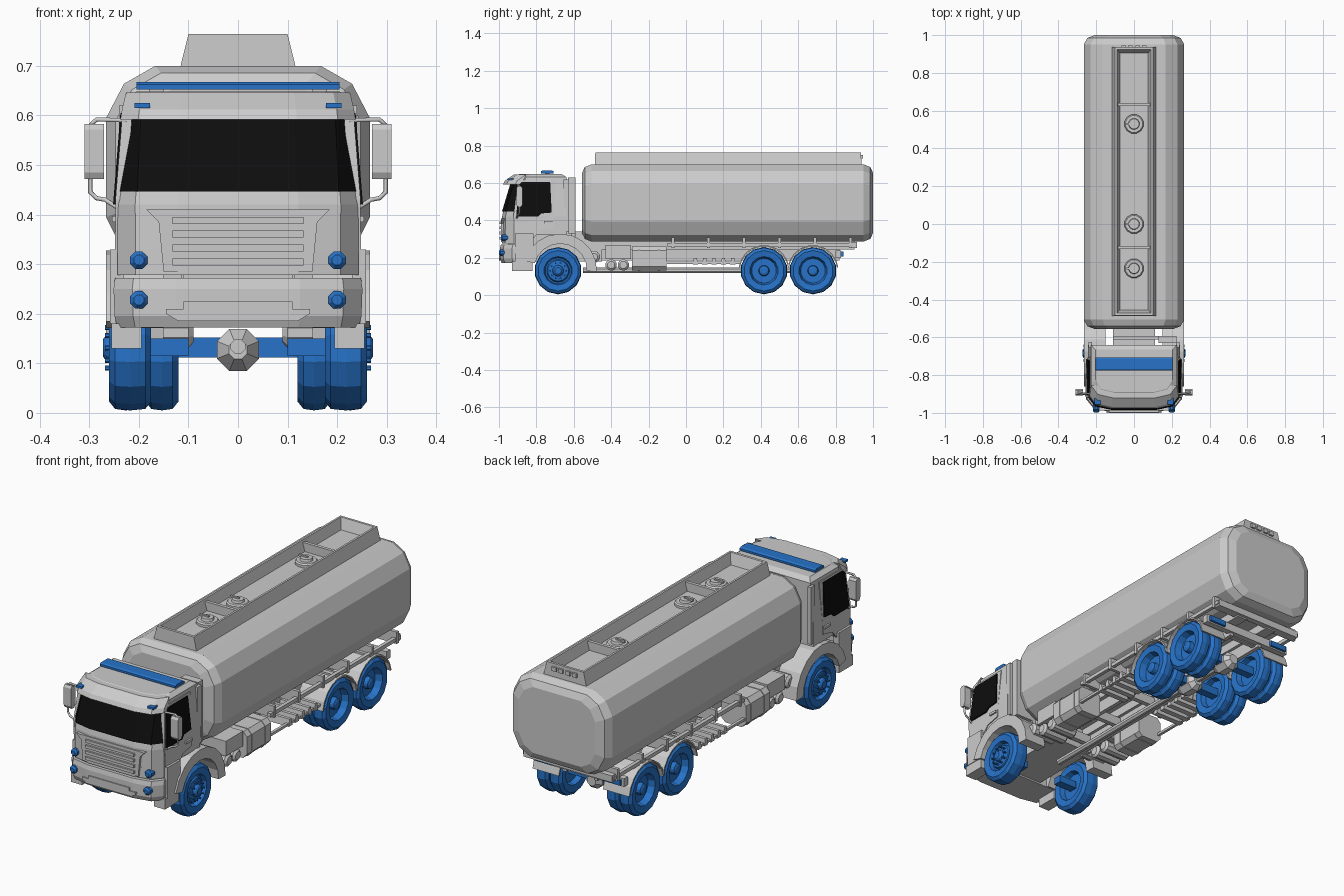
import bpy, bmesh
from math import sin, cos, pi, radians

if "Cube" in bpy.data.objects:
    bpy.data.objects.remove(bpy.data.objects["Cube"])


def material(name, rgb):
    m = bpy.data.materials.new(name)
    m.diffuse_color = (*rgb, 1)
    m.use_nodes = True
    m.node_tree.nodes["Principled BSDF"].inputs["Base Color"].default_value = m.diffuse_color
    return m


BLUE = material("blue", (0.02, 0.17, 0.58))
BLACK = material("black_glass", (0.004, 0.004, 0.004))


def finish(ob, mat, mirror):
    bpy.context.collection.objects.link(ob)
    if mat:
        ob.data.materials.append(mat)
    if mirror:
        ob.modifiers.new("Mirror", 'MIRROR')
    return ob


def loft(name, rings, mat=None, mirror=False, caps=(True, True)):
    """Skin a list of equal-length rings of 3D points."""
    bm = bmesh.new()
    vs = [[bm.verts.new(p) for p in r] for r in rings]
    n = len(vs[0])
    for a, b in zip(vs, vs[1:]):
        for i in range(n):
            j = (i + 1) % n
            bm.faces.new((a[i], a[j], b[j], b[i]))
    if caps[0]:
        bm.faces.new(vs[0][::-1])
    if caps[1]:
        bm.faces.new(vs[-1])
    bmesh.ops.recalc_face_normals(bm, faces=bm.faces)
    me = bpy.data.meshes.new(name)
    bm.to_mesh(me)
    bm.free()
    return finish(bpy.data.objects.new(name, me), mat, mirror)


def prism(name, yz, x0, x1, mat=None, mirror=False):
    return loft(name, [[(x, y, z) for y, z in yz] for x in (x0, x1)], mat, mirror)


def box(name, x0, x1, y0, y1, z0, z1, mat=None, mirror=False):
    return prism(name, [(y0, z0), (y1, z0), (y1, z1), (y0, z1)], x0, x1, mat, mirror)


def lathe(name, axis, c, prof, n, mat=None, mirror=False):
    """Revolve (radius, position) pairs round an axis; c is the other two coordinates."""
    def pt(r, t, a):
        u, v = c[0] + r * cos(a), c[1] + r * sin(a)
        return {'X': (t, u, v), 'Y': (u, t, v), 'Z': (u, v, t)}[axis]
    return loft(name, [[pt(r, t, 2 * pi * (i + .5) / n) for i in range(n)] for r, t in prof], mat, mirror)


def tube(name, pts, r, mirror=False):
    cu = bpy.data.curves.new(name, 'CURVE')
    cu.dimensions, cu.bevel_depth, cu.bevel_resolution, cu.use_fill_caps = '3D', r, 1, True
    sp = cu.splines.new('POLY')
    sp.points.add(len(pts) - 1)
    for p, co in zip(sp.points, pts):
        p.co = (*co, 1)
    return finish(bpy.data.objects.new(name, cu), None, mirror)


def plan(z, hw, yf, yb):
    """Bowed-front outline of the cab at height z."""
    half = [(.5 * hw, yf), (.85 * hw, yf + .018), (hw, yf + .065), (hw, yb)]
    return [(x, y, z) for x, y in half] + [(-x, y, z) for x, y in half[::-1]]


def plan_loft(name, levels, mat=None):
    return loft(name, [plan(*l) for l in levels], mat)


def side_panel(name, yz, proud, mat=None):
    """Thin panel following the cab's leaning side."""
    out = [(.244 - .08 * max(0, z - .42) + proud, y, z) for y, z in yz]
    return loft(name, [out, [(x - .02, y, z) for x, y, z in out]], mat, True)


def arch(cy, cz, r0, r1, a0, a1, n):
    ang = [radians(a0 + (a1 - a0) * i / n) for i in range(n + 1)]
    return [(cy + r1 * cos(a), cz + r1 * sin(a)) for a in ang] + \
           [(cy + r0 * cos(a), cz + r0 * sin(a)) for a in ang[::-1]]


# Tank body with two-step bevelled ends
half = [(.167, .70), (.23, .664), (.266, .595), (.266, .395), (.23, .322), (.167, .287)]
section = half + [(-x, z) for x, z in half[::-1]]
loft("tank", [[(x * s, y, .493 + (z - .493) * s) for x, z in section] for y, s in
              ((-.556, .78), (-.541, .93), (-.505, 1), (.95, 1), (.985, .93), (1, .78))])

# Walkway trough on top, with dividers, hatches and rear vents
rings = [(.117, -.487, .938, .695), (.10, -.485, .936, .764), (.09, -.472, .924, .764), (.075, -.455, .905, .712)]
loft("walkway_trough", [[(-h, a, z), (h, a, z), (h, b, z), (-h, b, z)] for h, a, b, z in rings], caps=(False, True))
for y in (-.125, .633):
    box("trough_divider", -.085, .085, y - .008, y + .008, .705, .755)
for y in (-.235, 0, .53):
    lathe("hatch", 'Z', (0, y), [(.052, .70), (.052, .724), (.046, .73), (.03, .73), (.027, .742)], 12)
    box("hatch_handle", -.04, .008, y - .005, y + .005, .738, .748)
for x in (-.055, -.02, .02, .055):
    box("rear_vent", x - .012, x + .012, .93, .946, .73, .75)

# Cab shell
plan_loft("cab", [(.325, .243, -.985, -.64), (.42, .244, -.983, -.64), (.445, .242, -.978, -.64),
                  (.595, .23, -.932, -.64), (.632, .227, -.92, -.64), (.648, .205, -.89, -.665)])
plan_loft("cab_nose", [(.278, .243, -.985, -.82), (.33, .243, -.985, -.82)])
plan_loft("front_bumper", [(.172, .244, -.985, -.82), (.195, .249, -.995, -.82),
                           (.25, .251, -.995, -.82), (.272, .248, -.99, -.82)])
plan_loft("sun_visor", [(.592, .237, -.978, -.87), (.612, .234, -.968, -.87), (.646, .226, -.92, -.86)])
plan_loft("windscreen", [(.447, .239, -.984, -.9), (.594, .231, -.94, -.88)], BLACK)
box("entry_step", .195, .255, -.93, -.82, .13, .18, None, True)
box("entry_step_panel", .23, .258, -.915, -.815, .18, .33, None, True)

# Bonnet panel, grille and bumper inset
bonnet = [(-.15, .285), (.15, .285), (.16, .385), (.185, .41), (-.185, .41), (-.16, .385)]
loft("bonnet_panel", [[(x, y, z) for x, z in bonnet] for y in (-.988, -.95)])
for z in (.305, .334, .362, .389):
    box("grille_slat", -.132, .132, -.997, -.96, z - .008, z + .006)
inset = [(-.12, .185), (.12, .185), (.145, .2), (.145, .21), (.11, .21), (.11, .225), (-.11, .225),
         (-.11, .21), (-.145, .21), (-.145, .2)]
loft("bumper_inset", [[(x, y, z) for x, z in inset] for y in (-1, -.96)])

# Doors and side windows
side_panel("door", [(-.915, .3), (-.82, .3), (-.78, .345), (-.71, .36), (-.7, .615), (-.9, .615), (-.922, .43)], .004)
side_panel("door_window", [(-.908, .42), (-.79, .42), (-.775, .437), (-.718, .442), (-.726, .605), (-.88, .605),
                           (-.893, .59)], .008, BLACK)
box("door_handle", .24, .254, -.76, -.715, .385, .397, None, True)
box("cab_rear_trim", .222, .24, -.655, -.625, .34, .62, None, True)

# Mirrors
mir = [(-.907, .485), (-.9, .472), (-.882, .472), (-.874, .485), (-.874, .572), (-.882, .583), (-.9, .583), (-.907, .572)]
prism("mirror", mir, .27, .31, None, True)
tube("mirror_arm", [(.225, -.9, .59), (.285, -.895, .592), (.298, -.89, .58), (.298, -.89, .445), (.285, -.895, .433),
                    (.268, -.9, .43), (.24, -.905, .412)], .005, True)

# Lamps and light bar
for z, y in ((.308, -.99), (.228, -.999)):
    lathe("headlight", 'Y', (.2, z), [(.019, -.94), (.019, y + .008), (.011, y)], 8, BLUE, True)
box("roof_marker", .178, .209, -.955, -.92, .615, .625, BLUE, True)
prism("light_bar", [(-.776, .652), (-.708, .652), (-.708, .662), (-.716, .667), (-.768, .667), (-.776, .662)], -.205, .205, BLUE)
box("light_bar_foot", .15, .18, -.755, -.73, .64, .655, None, True)

# Front wing arches and kit behind the cab
wing = arch(-.672, .134, .142, .196, -2, 165, 9)
wing = [(y, min(z, .328)) for y, z in wing]
prism("front_wing", wing, .15, .266, None, True)
box("air_intake", .13, .225, -.63, -.592, .33, .63)
box("cab_rear_brace", -.11, .13, -.612, -.592, .3, .55)
box("engine_block", -.11, .11, -.95, -.45, .18, .34)

# Wheels: dished single fronts, twin rears
Z, R = .131, .126


def tyre(name, y, o, w, prof):
    t = prof + [(.108, o), (R - .003, o - .012), (R, o - w / 2), (R - .003, o - w + .012), (.108, o - w), (.075, o - w + .004),
                (.068, o - w + .03), (.03, o - w + .03)]
    lathe(name, 'X', (y, Z), t, 14, BLUE, True)


tyre("front_wheel", -.684, .26, .085,
     [(.018, .272), (.026, .266), (.03, .254), (.056, .25), (.062, .236), (.07, .236), (.076, .256)])
for i in range(10):
    a = 2 * pi * i / 10
    lathe("wheel_bolt", 'X', (-.684 + .043 * cos(a), Z + .043 * sin(a)), [(.005, .25), (.005, .268)], 6, BLUE, True)
box("stub_axle", .1, .2, -.705, -.663, .115, .15, BLUE, True)
for y in (.417, .679):
    tyre("rear_outer_wheel", y, .26, .067,
         [(.016, .25), (.026, .245), (.03, .218), (.052, .213), (.066, .222), (.076, .255)])
    tyre("rear_inner_wheel", y, .187, .067, [(.03, .16), (.068, .165), (.075, .183)])
    box("rear_axle", -.2, .2, y - .02, y + .02, .112, .152, BLUE)
    lathe("differential", 'Y', (0, .127), [(.02, y - .075), (.046, y - .035), (.046, y + .03), (.025, y + .055)], 8)
    # Mudguards and their stays
    prism("rear_mudguard", arch(y, Z, .13, .137, 8, 172, 9), .12, .262, None, True)
    box("mudguard_stay", .08, .25, y - .012, y + .012, .255, .275, None, True)
lathe("drive_shaft", 'Y', (0, .134), [(.016, -.55), (.016, .66)], 8)

# Chassis, tank bed and cross members
box("frame_rail", .075, .095, -.8, .82, .185, .25, None, True)
box("tank_bed", .06, .115, -.5, .9, .245, .3, None, True)
for y in (-.42, -.2, .05, .25, .548, .79):
    box("cross_member", -.08, .08, y - .012, y + .012, .195, .24)
box("hose_rail", .228, .246, -.1, .91, .262, .28, None, True)
for i in range(6):
    y = -.07 + i * .19
    box("hose_rail_bracket", .1, .25, y - .008, y + .008, .252, .31, None, True)

# Side equipment: fuel tanks, air bottles, boxes, underrun guard
fuel = [(.12, .15), (.14, .132), (.23, .132), (.252, .155), (.252, .24), (.232, .262), (.14, .262), (.12, .245)]
loft("fuel_tank", [[(x, y, z) for x, z in fuel] for y in (-.29, -.105)], None, True)
for y in (-.25, -.145):
    loft("fuel_tank_strap", [[(x * 1.04 - .0074, t, z * 1.04 - .008) for x, z in fuel] for t in (y - .007, y + .007)], None, True)
for y in (-.4, -.335):
    lathe("air_bottle", 'X', (y, .162), [(.02, .09), (.031, .1), (.031, .225), (.02, .235)], 10, None, True)
lathe("air_filter", 'X', (-.492, .205), [(.033, .09), (.033, .215), (.02, .225)], 10, None, True)
box("battery_box", .1, .235, -.43, -.295, .195, .268, None, True)
box("underrun_rail", .232, .246, -.105, .29, .168, .18, None, True)
for i in range(5):
    y = .05 + i * .05
    prism("underrun_bracket", [(y - .014, .165), (y + .014, .165), (y + .008, .2), (y - .008, .2)], .09, .25, None, True)

# Rear bumper and tail lights
box("rear_bumper", -.245, .245, .8, .83, .2, .24)
box("rear_bumper_stay", .07, .1, .78, .82, .22, .28, None, True)
box("rear_cross_bar", -.24, .24, .885, .915, .252, .285)
box("tail_light", .14, .232, .825, .842, .207, .233, BLUE, True)
